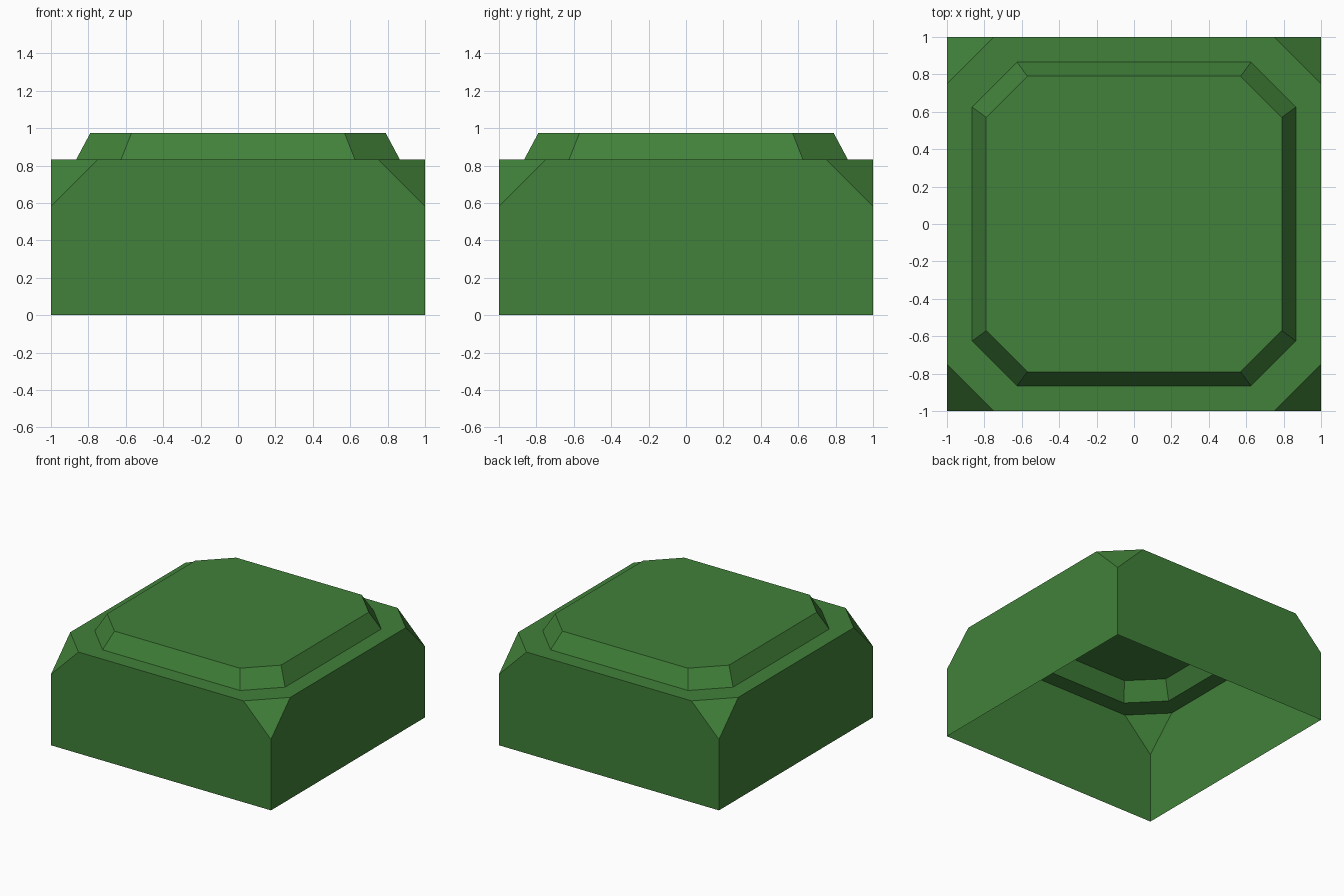
import bpy, bmesh
from math import copysign
from mathutils import Vector

cube = bpy.data.objects.get("Cube")
if cube:
    bpy.data.objects.remove(cube, do_unlink=True)

WALL_TOP, CAP_TOP, CORNER_CUT = 0.833, 0.973, 0.25

# Flat green paint
green = bpy.data.materials.new("leaf_green")
green.use_nodes = True
color = (0.053, 0.220, 0.041, 1)
green.diffuse_color = color
green.node_tree.nodes["Principled BSDF"].inputs["Base Color"].default_value = color


def step_in(bm, face, side, corner, z):
    """Inset a face and fit it to an eight-sided outline at height z."""
    bmesh.ops.inset_individual(bm, faces=[face], thickness=0.02)
    for v in face.verts:
        x_major = abs(v.co.x) > abs(v.co.y)
        v.co = Vector((copysign(side if x_major else corner, v.co.x),
                       copysign(corner if x_major else side, v.co.y), z))


bm = bmesh.new()

# Square walls, open underneath
bmesh.ops.create_cube(bm, size=2)
for v in bm.verts:
    v.co.z = WALL_TOP if v.co.z > 0 else 0
bottom = min(bm.faces, key=lambda f: f.calc_center_median().z)
bmesh.ops.delete(bm, geom=[bottom], context='FACES_ONLY')

# Triangular cuts at the upper corners
corners = [v for v in bm.verts if v.co.z > 0]
bmesh.ops.bevel(bm, geom=corners, offset=CORNER_CUT, offset_type='OFFSET',
                segments=1, profile=0.5, affect='VERTICES')

# Flat ledge, then the sloped raised cap
top = max(bm.faces, key=lambda f: f.calc_center_median().z)
step_in(bm, top, 0.865, 0.625, WALL_TOP)
step_in(bm, top, 0.79, 0.57, CAP_TOP)

mesh = bpy.data.meshes.new("hollow_block")
bm.to_mesh(mesh)
bm.free()
mesh.materials.append(green)
block = bpy.data.objects.new("hollow_block", mesh)
bpy.context.collection.objects.link(block)
